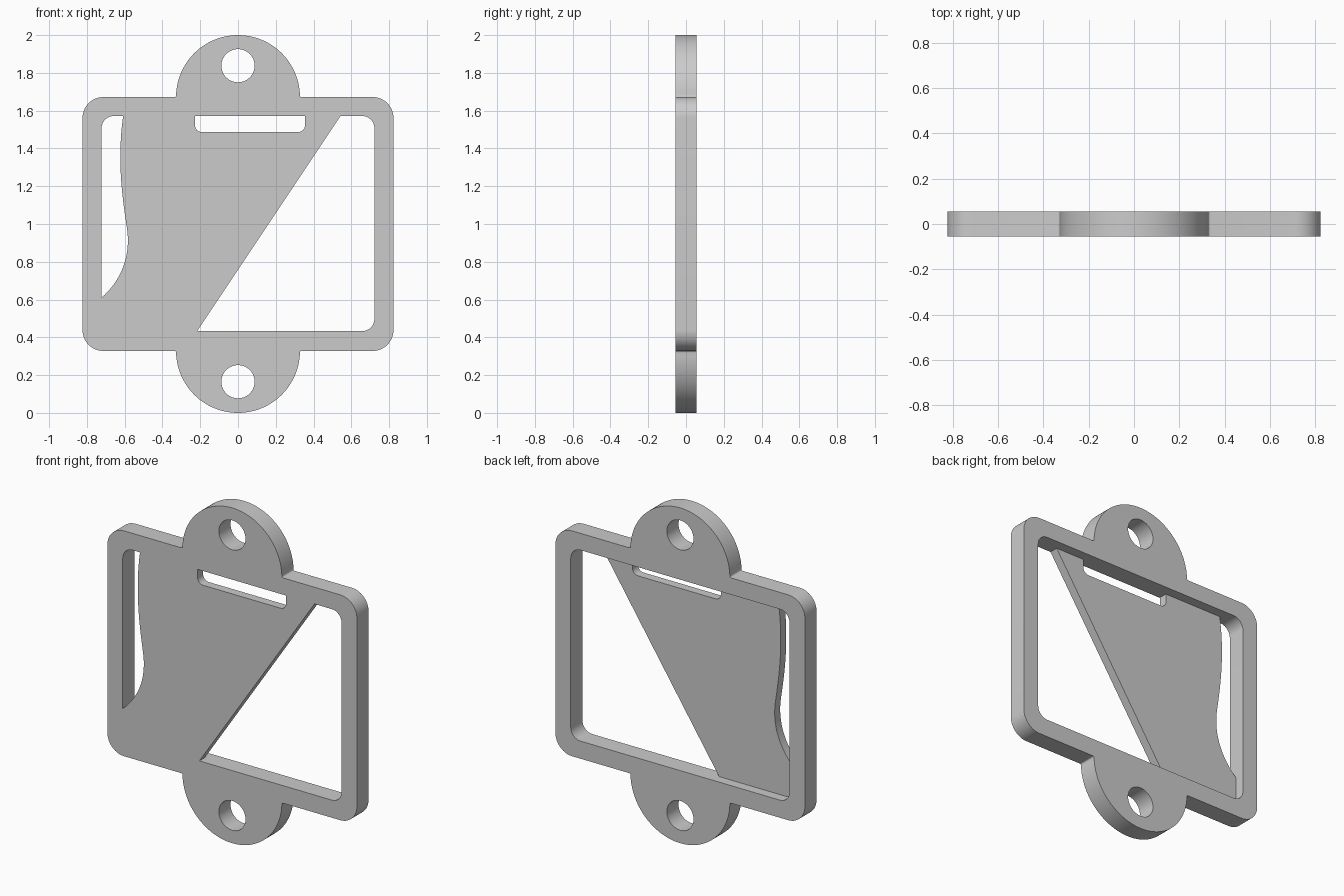
import bpy, bmesh
from math import cos, sin, pi
from mathutils import Vector
from mathutils.geometry import interpolate_bezier

cube = bpy.data.objects.get("Cube")
if cube:
    bpy.data.objects.remove(cube, do_unlink=True)

FRONT, BACK = -0.055, 0.055
PLATE_BACK = -0.003

grey = bpy.data.materials.new("plain grey")
grey.use_nodes = True
colour = (0.6, 0.6, 0.6, 1)
grey.diffuse_color = colour
grey.node_tree.nodes["Principled BSDF"].inputs["Base Color"].default_value = colour


def arc(cx, cz, r, start, end, n):
    return [(cx + r * cos(start + (end - start) * i / n),
             cz + r * sin(start + (end - start) * i / n)) for i in range(n + 1)]


def rounded_box(x0, x1, z0, z1, r, n=10):
    q = pi / 2
    return (arc(x1 - r, z0 + r, r, -q, 0, n) + arc(x1 - r, z1 - r, r, 0, q, n)
            + arc(x0 + r, z1 - r, r, q, 2 * q, n) + arc(x0 + r, z0 + r, r, 2 * q, 3 * q, n))


def slab(name, outlines, y0, y1):
    """Extrude an outline with holes from y0 to y1."""
    curve = bpy.data.curves.new(name + "_profile", "CURVE")
    curve.dimensions = "2D"
    curve.fill_mode = "BOTH"
    curve.extrude = (y1 - y0) / 2
    for points in outlines:
        spline = curve.splines.new("POLY")
        spline.points.add(len(points) - 1)
        for p, (x, z) in zip(spline.points, points):
            p.co = (x, z, 0, 1)
        spline.use_cyclic_u = True
    helper = bpy.data.objects.new(name + "_profile", curve)
    bpy.context.collection.objects.link(helper)
    bpy.context.view_layer.update()
    mesh = bpy.data.meshes.new_from_object(
        helper.evaluated_get(bpy.context.evaluated_depsgraph_get()))
    bpy.data.objects.remove(helper, do_unlink=True)
    bm = bmesh.new()
    bm.from_mesh(mesh)
    for v in bm.verts:
        v.co = Vector((v.co.x, y0 if v.co.z > 0 else y1, v.co.y))
    bmesh.ops.remove_doubles(bm, verts=bm.verts, dist=0.00001)
    bmesh.ops.recalc_face_normals(bm, faces=bm.faces)
    bm.to_mesh(mesh)
    bm.free()
    mesh.name = name
    mesh.materials.clear()
    mesh.materials.append(grey)
    obj = bpy.data.objects.new(name, mesh)
    bpy.context.collection.objects.link(obj)
    return obj


# Frame outline: upper half with a domed lug, then the same turned half round
MID, W, TOP, LUG = 1.0, 0.823, 1.672, 0.328
fillet = 0.009
upper = (arc(W - 0.11, TOP - 0.11, 0.11, 0, pi / 2, 14)
         + arc(LUG + fillet, TOP + fillet, fillet, 1.5 * pi, pi, 4)
         + arc(0, TOP, LUG, 0.03, pi - 0.03, 56)
         + arc(-LUG - fillet, TOP + fillet, fillet, 0, -pi / 2, 4)
         + arc(-W + 0.11, TOP - 0.11, 0.11, pi / 2, pi, 14))
lower = [(-x, 2 * MID - z) for x, z in upper]
opening = rounded_box(-0.722, 0.722, 0.433, 1.572, 0.065)
lug_holes = [arc(0, z, 0.088, 0, 2 * pi * 39 / 40, 39) for z in (0.165, 1.838)]
frame = slab("frame", [upper + lower, opening] + lug_holes, FRONT, BACK)

# Thin front plate: wavy edge on one side, slanted edge on the other
wave = []
for bezier in (((-0.608, 1.572), (-0.64, 1.35), (-0.615, 1.15), (-0.588, 0.98)),
               ((-0.588, 0.98), (-0.565, 0.83), (-0.62, 0.7), (-0.722, 0.61))):
    wave += [p[:2] for p in interpolate_bezier(*[Vector(p).to_3d() for p in bezier], 18)][:-1]
edge = ([(-0.606, 1.62)] + wave
        + [(-0.722, 0.61), (-0.76, 0.57), (-0.76, 0.39), (-0.245, 0.39), (0.575, 1.62)])
slot = rounded_box(-0.228, 0.355, 1.487, 1.612, 0.036, 6)
plate = slab("front_plate", [edge, slot], FRONT, PLATE_BACK)

# Join the plate to the frame as one solid
union = frame.modifiers.new("join_plate", "BOOLEAN")
union.operation = "UNION"
union.solver = "EXACT"
union.object = plate
bpy.context.view_layer.objects.active = frame
frame.select_set(True)
bpy.ops.object.modifier_apply(modifier=union.name)
bpy.data.objects.remove(plate, do_unlink=True)
bpy.ops.object.shade_smooth_by_angle(angle=0.5)
